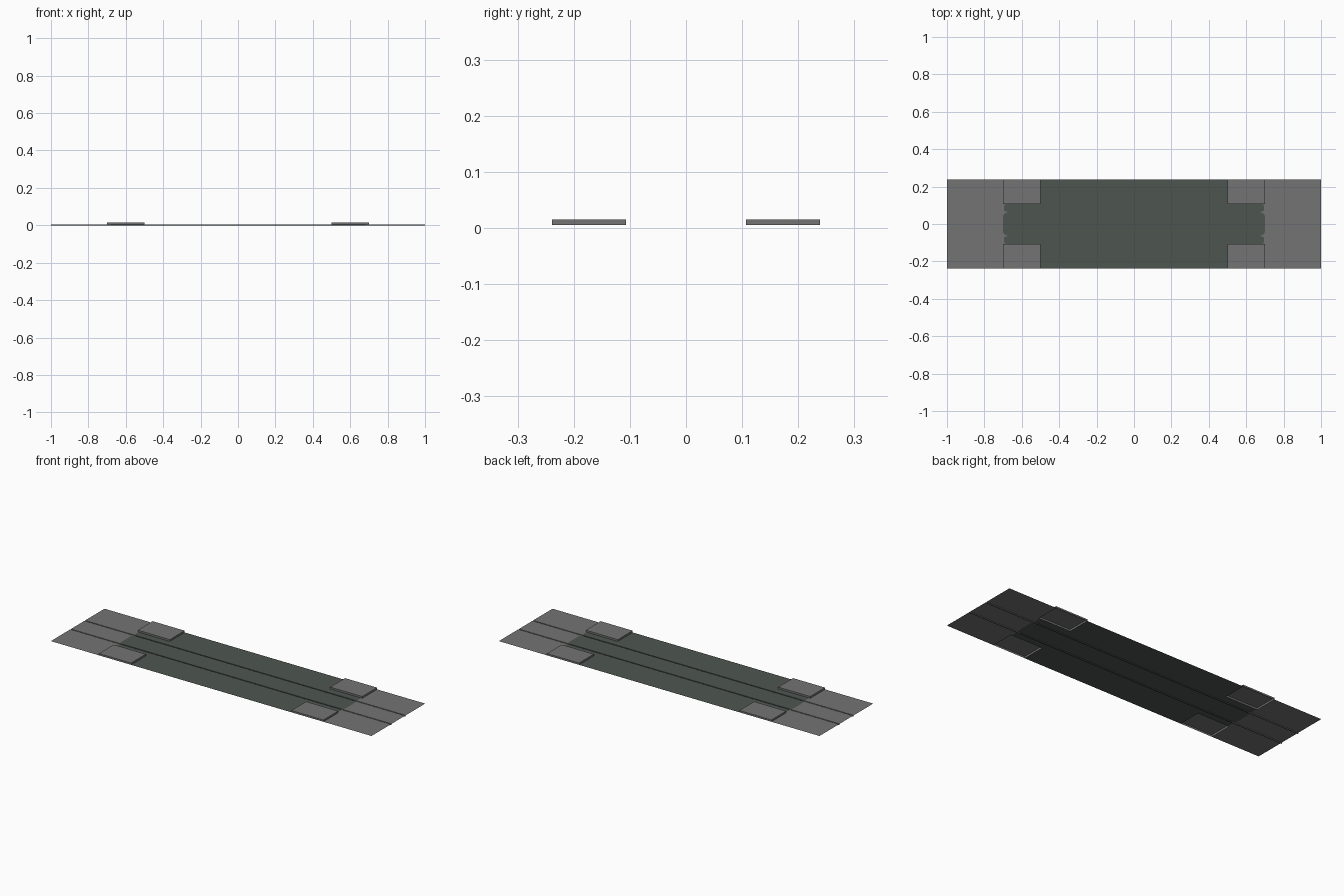
import bpy, bmesh, math

if "Cube" in bpy.data.objects:
    bpy.data.objects.remove(bpy.data.objects["Cube"])

Z, X, Y = 0.005, 1.0, 0.239      # ground level, half length, half width
PX0, PX1, PY = 0.5, 0.7, 0.107   # platform extents
G0, G1 = 0.060, 0.066            # rail groove edges


def mat(name, c):
    m = bpy.data.materials.new(name)
    m.diffuse_color = (*c, 1)
    m.use_nodes = True
    m.node_tree.nodes["Principled BSDF"].inputs["Base Color"].default_value = m.diffuse_color
    return m


GREY = mat("grey_paving", (0.175, 0.175, 0.175))
GREEN = mat("dark_turf", (0.076, 0.092, 0.081))


def make(name, polys, material):
    bm = bmesh.new()
    for p in polys:
        bm.faces.new([bm.verts.new(v) for v in p])
    bmesh.ops.remove_doubles(bm, verts=bm.verts, dist=1e-5)
    me = bpy.data.meshes.new(name)
    bm.to_mesh(me)
    bm.free()
    me.materials.append(material)
    ob = bpy.data.objects.new(name, me)
    bpy.context.collection.objects.link(ob)
    return ob


def quad(x0, x1, y0, y1, z0=Z, z1=Z):
    return [(x0, y0, z0), (x1, y0, z0), (x1, y1, z1), (x0, y1, z1)]


def end_curve(y0, y1, x, r, n=5):
    """Turf end at +x from y0 to y1 with rounded corners."""
    pts = []
    for cy, a0 in ((y0 + r, -90), (y1 - r, 0)):
        for i in range(n + 1):
            a = math.radians(a0 + 90 * i / n)
            pts.append((x - r + r * math.cos(a), cy + r * math.sin(a), Z))
    return pts


def mirror_x(pts):
    return [(-x, y, z) for x, y, z in reversed(pts)]


# Turf: middle strips with rounded ends, plus the wide central area
turf, paving = [], []
strips = [(-PY, -G1, 0.695, 0.012), (-G0, G0, 0.70, 0.02), (G1, PY, 0.695, 0.012)]
for y0, y1, x, r in strips:
    c = end_curve(y0, y1, x, r)
    turf.append(c + mirror_x(c))
    # paving that surrounds the rounded end
    side = [(X, y0, Z), (X, y1, Z)] + c[::-1]
    paving += [side, mirror_x(side)]
for s in (1, -1):
    a, b = sorted((s * PY, s * Y))
    turf.append(quad(-PX0, PX0, a, b))
    paving += [quad(PX1, X, a, b), quad(-X, -PX1, a, b)]
make("turf", turf, GREEN)
make("paving", paving, GREY)

# Rail grooves: narrow open channels below the surface
for part, spans, m in (("turf_groove", [(-0.68, 0.68)], GREEN),
                       ("paving_groove", [(-X, -0.68), (0.68, X)], GREY)):
    polys = []
    for x0, x1 in spans:
        for s in (1, -1):
            a, b = sorted((s * G0, s * G1))
            polys += [quad(x0, x1, a, b, 0, 0),
                      quad(x0, x1, a, a, Z, 0),
                      quad(x0, x1, b, b, 0, Z)]
    make(part, polys, m)

# Four raised platforms, open underneath
TOP = 0.015
for sx in (1, -1):
    for sy in (1, -1):
        x0, x1 = sorted((sx * PX0, sx * PX1))
        y0, y1 = sorted((sy * PY, sy * Y))
        c = [(x0, y0), (x1, y0), (x1, y1), (x0, y1)]
        polys = [quad(x0, x1, y0, y1, TOP, TOP)]
        for i in range(4):
            p, q = c[i], c[(i + 1) % 4]
            polys.append([(*p, Z), (*q, Z), (*q, TOP), (*p, TOP)])
        make("platform", polys, GREY)
